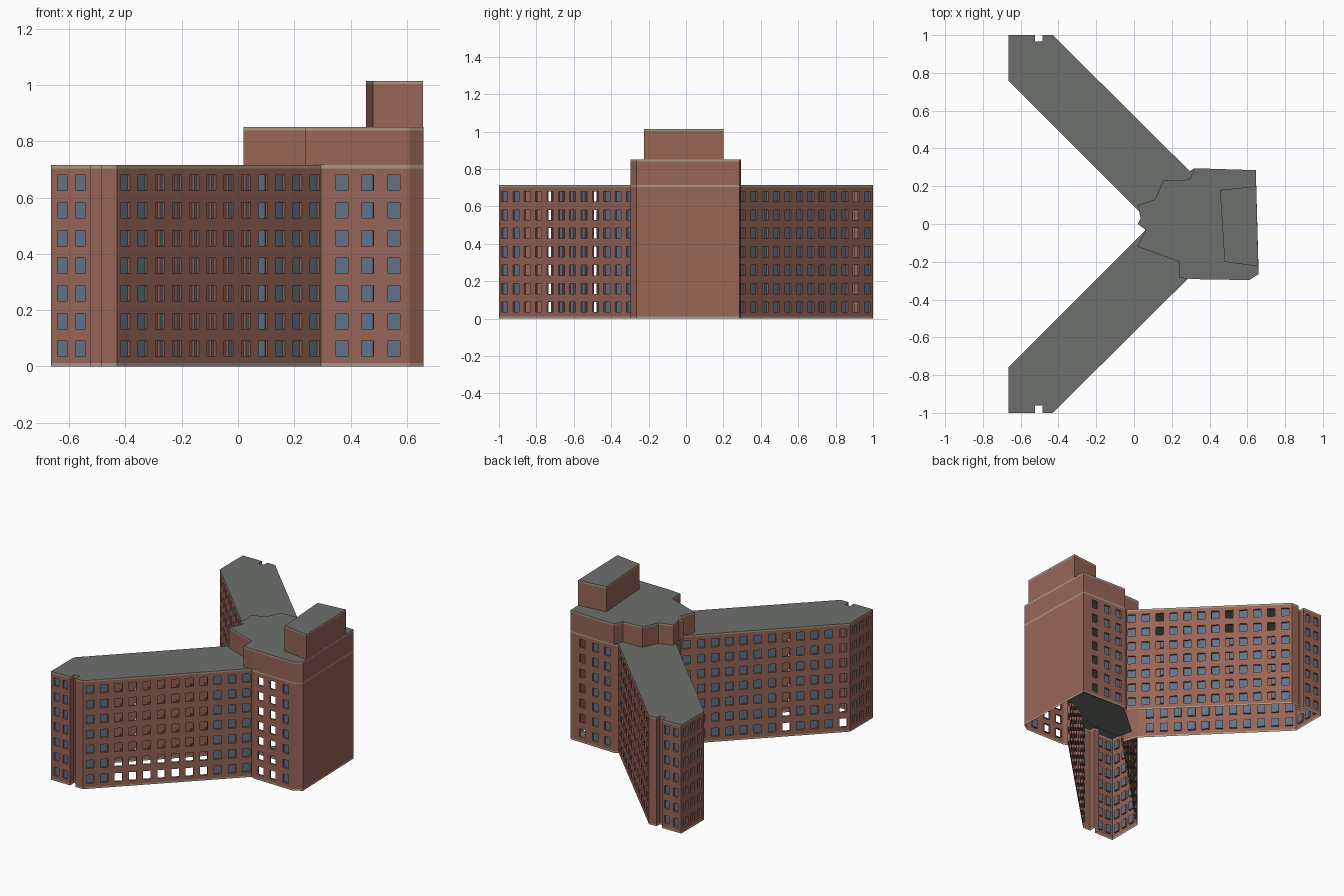
import bpy, bmesh
from mathutils import Vector

cube = bpy.data.objects.get("Cube")
if cube:
    bpy.data.objects.remove(cube)


def material(name, rgb):
    m = bpy.data.materials.new(name)
    m.use_nodes = True
    m.diffuse_color = (*rgb, 1)
    m.node_tree.nodes["Principled BSDF"].inputs["Base Color"].default_value = (*rgb, 1)
    return m


MATS = [material("brick", (0.31, 0.13, 0.095)), material("stone trim", (0.42, 0.31, 0.22)),
        material("roof grey", (0.15, 0.16, 0.15)), material("window glass", (0.12, 0.17, 0.24))]
BRICK, TRIM, ROOF, GLASS = range(4)
TOP, BAND, DEPTH = 0.715, 0.011, 0.012
ROWS, ROW_START, ROW_STEP, WIN_H = 7, 0.062, 0.0985, 0.055


def finish(bm, name):
    mesh = bpy.data.meshes.new(name)
    bm.to_mesh(mesh)
    bm.free()
    for m in MATS:
        mesh.materials.append(m)
    ob = bpy.data.objects.new(name, mesh)
    bpy.context.collection.objects.link(ob)


def face(bm, points, mat):
    f = bm.faces.new([bm.verts.new(p) for p in points])
    f.material_index = mat


def flat(name, outline, z, mat, down=False):
    bm = bmesh.new()
    pts = [(x, y, z) for x, y in outline]
    face(bm, pts[::-1] if down else pts, mat)
    finish(bm, name)


def wall(walls, glass, a, b, centres=(), width=0.046, unglazed=()):
    """One outer wall between two plan points, with recessed window openings."""
    a, b = Vector((*a, 0)), Vector((*b, 0))
    along = (b - a).normalized()
    inward = Vector((-along.y, along.x, 0)) * DEPTH
    order = sorted(range(len(centres)), key=lambda i: centres[i])
    us = [0]
    for i in order:
        us += [centres[i] - width / 2, centres[i] + width / 2]
    us.append((b - a).length)
    zs = [BAND]
    for r in range(ROWS):
        z = ROW_START + r * ROW_STEP
        zs += [z - WIN_H / 2, z + WIN_H / 2]
    zs.append(TOP - BAND)

    def quad(u0, u1, z0, z1):
        return [a + along * u + Vector((0, 0, z))
                for u, z in ((u0, z0), (u1, z0), (u1, z1), (u0, z1))]

    # stone bands at the foot and the parapet
    for z0, z1 in ((0, BAND), (TOP - BAND, TOP)):
        face(walls, quad(0, us[-1], z0, z1), TRIM)
    for i in range(len(us) - 1):
        if i % 2 == 0:
            face(walls, quad(us[i], us[i + 1], zs[0], zs[-1]), BRICK)
            continue
        for j in range(len(zs) - 1):
            q = quad(us[i], us[i + 1], zs[j], zs[j + 1])
            if j % 2 == 0:
                face(walls, q, BRICK)
                continue
            back = [p + inward for p in q]
            for k in range(4):
                n = (k + 1) % 4
                face(walls, [q[k], q[n], back[n], back[k]], BRICK)
            if order[i // 2] not in unglazed:
                face(glass, back, GLASS)


def block(name, outline, z0, z1):
    """Closed upper storey: brick sides, stone edge, grey roof."""
    bm = bmesh.new()
    for (ax, ay), (bx, by) in zip(outline, outline[1:] + outline[:1]):
        for lo, hi, mat in ((z0, z1 - BAND, BRICK), (z1 - BAND, z1, TRIM)):
            face(bm, [(ax, ay, lo), (bx, by, lo), (bx, by, hi), (ax, ay, hi)], mat)
    face(bm, [(x, y, z1) for x, y in outline], ROOF)
    finish(bm, name)


# Window columns along the wings, counted from the outer end
def wing(count, length=None):
    cols = [0.042 + 0.0862 * k for k in range(count)]
    return [length - c for c in cols] if length else cols


end_x = [0.04, 0.105]
end_side = [0.05, 0.12, 0.19]
tower = [0.05, 0.14, 0.235]

# Plan of the main storeys: point, then the windows of the wall that starts there
PLAN = [
    ((-0.665, -1), end_x, 0.035, ()),
    ((-0.525, -1),), ((-0.525, -0.96),), ((-0.485, -0.96),), ((-0.485, -1),),
    ((-0.43, -1), wing(12), 0.046, range(2, 9)),
    ((0.295, -0.28),),
    ((0.32, -0.292), tower, 0.042, (0, 1)),
    ((0.61, -0.297),), ((0.66, -0.265),),
    ((0.645, 0.285), [0.325 - t for t in tower], 0.042, (2,)),
    ((0.32, 0.295),),
    ((0.295, 0.28), wing(12, 1.022), 0.046, (1, 4, 9)),
    ((-0.43, 1),), ((-0.485, 1),), ((-0.485, 0.965),), ((-0.525, 0.965),),
    ((-0.525, 1), [0.14 - e for e in end_x], 0.035, ()),
    ((-0.665, 1), end_side, 0.04, ()),
    ((-0.665, 0.76), wing(11), 0.046, ()),
    ((0.03, 0.065),),
    ((0.06, -0.035), wing(12, 1.025), 0.046, (0, 4)),
    ((-0.665, -0.76), end_side, 0.04, ()),
]
walls, glass = bmesh.new(), bmesh.new()
for here, after in zip(PLAN, PLAN[1:] + PLAN[:1]):
    wall(walls, glass, here[0], after[0], *here[1:])
finish(walls, "main_walls")
finish(glass, "window_panes")
flat("main_roof", [p[0] for p in PLAN], TOP, ROOF)

# Ground slab at the junction of the wings
flat("junction_floor", [(0.645, 0.15), (0.645, 0.28), (0.32, 0.29), (0.1, 0.1), (0.12, 0), (0.35, 0)],
     0.002, ROOF, down=True)

# Stepped upper storeys
block("penthouse", [(0.02, -0.12), (0.24, -0.2), (0.24, -0.285), (0.32, -0.292), (0.61, -0.297),
                    (0.66, -0.265), (0.645, 0.285), (0.32, 0.295), (0.295, 0.235), (0.155, 0.23),
                    (0.11, 0.13), (0.02, 0.1), (0.035, 0.03), (0.02, 0), (0.06, -0.03)], TOP, 0.85)
block("plant_room", [(0.48, -0.2), (0.658, -0.225), (0.647, 0.2), (0.455, 0.18)], 0.85, 1.015)
